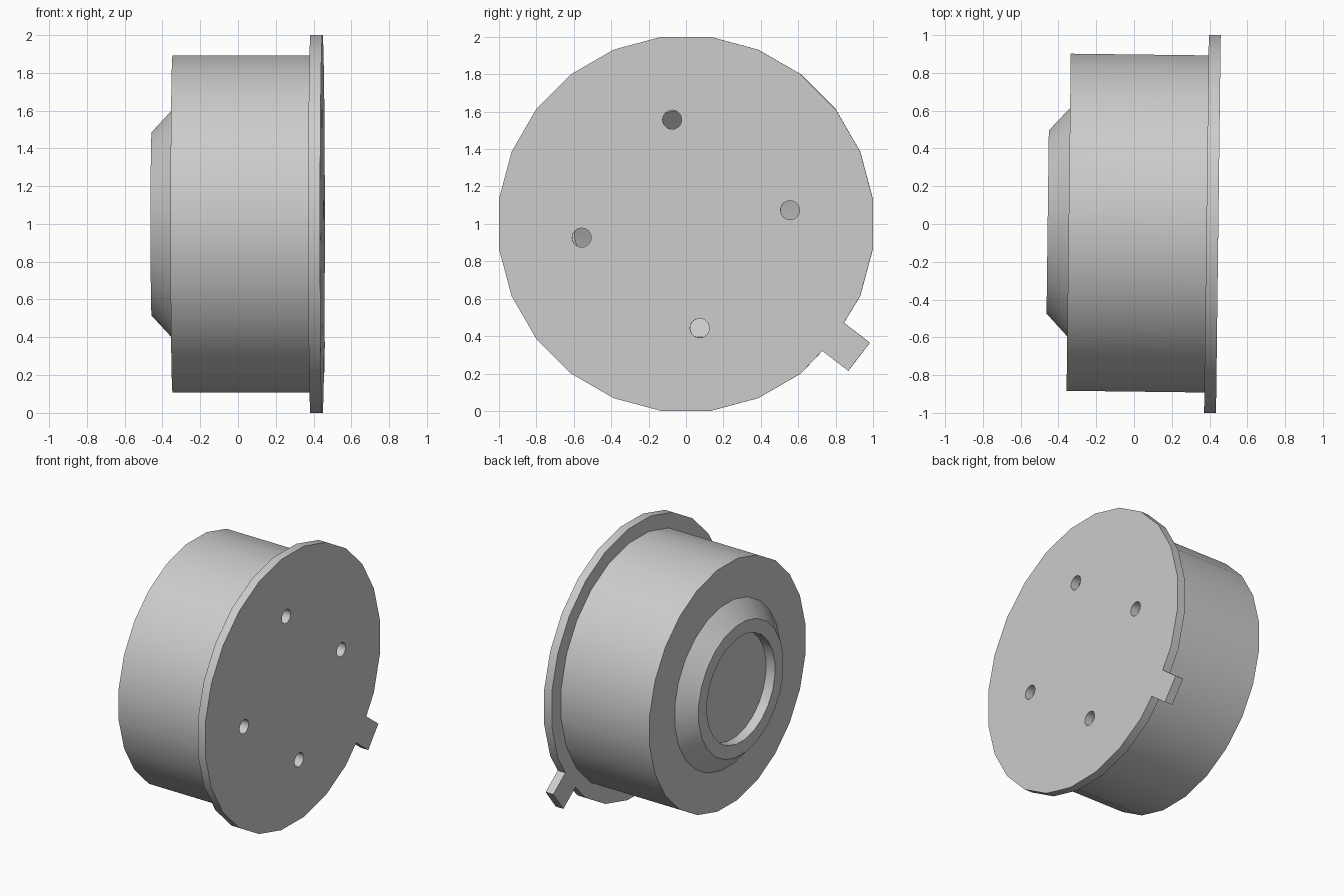
import bpy, bmesh
from math import radians, cos, sin
from mathutils import Matrix, Vector

SIDES = 24
STEP = 360 / SIDES
RIM_R = 1.0086
TAB_ANGLE = -37.5

cube = bpy.data.objects.get("Cube")
if cube:
    bpy.data.objects.remove(cube, do_unlink=True)

grey = bpy.data.materials.new("light_grey")
grey.use_nodes = True
colour = (0.604, 0.604, 0.604, 1)
grey.diffuse_color = colour
grey.node_tree.nodes["Principled BSDF"].inputs["Base Color"].default_value = colour


def polar(radius, degrees, x=0.0, centre=(0, 0)):
    """Point around the x axis."""
    a = radians(degrees)
    return Vector((x, centre[0] + radius * cos(a), centre[1] + radius * sin(a)))


def make_object(name, bm, thickness=0):
    bmesh.ops.recalc_face_normals(bm, faces=bm.faces)
    mesh = bpy.data.meshes.new(name)
    bm.to_mesh(mesh)
    bm.free()
    mesh.materials.append(grey)
    obj = bpy.data.objects.new(name, mesh)
    bpy.context.collection.objects.link(obj)
    bpy.ops.object.select_all(action="DESELECT")
    obj.select_set(True)
    bpy.context.view_layer.objects.active = obj
    if thickness:
        mod = obj.modifiers.new("plate", "SOLIDIFY")
        mod.thickness = thickness
        mod.offset = 0
        bpy.ops.object.modifier_apply(modifier=mod.name)
    bpy.ops.object.shade_smooth_by_angle(angle=radians(30))
    # The whole part leans very slightly about the vertical
    obj.location = (0, 0.005, 1)
    obj.rotation_euler = (0, 0, -0.0125)
    return obj


def add_loop(bm, points):
    verts = [bm.verts.new(p) for p in points]
    return [bm.edges.new((v, verts[i - 1])) for i, v in enumerate(verts)]


# Hollow housing: drum, shoulder, cone, lip and recessed floor
profile = [(0.384, 0.90), (-0.346, 0.90), (-0.346, 0.61), (-0.457, 0.489),
           (-0.457, 0.392), (-0.383, 0.392), (-0.383, 0)]
bm = bmesh.new()
verts = [bm.verts.new(polar(r, STEP / 2, x)) for x, r in profile]
edges = [bm.edges.new(pair) for pair in zip(verts, verts[1:])]
bmesh.ops.spin(bm, geom=verts + edges, axis=(1, 0, 0), cent=(0, 0, 0),
               angle=radians(360), steps=SIDES)
bmesh.ops.remove_doubles(bm, verts=bm.verts, dist=0.0005)
make_object("housing", bm)

# Flange outline, with a tab in place of one corner
outline = []
turn = Matrix.Rotation(radians(TAB_ANGLE), 3, "X")
for i in range(SIDES):
    if i == 0:
        tab = [(0.992, -0.095), (1.167, -0.095), (1.167, 0.095), (0.992, 0.095)]
        outline += [turn @ Vector((0, u, v)) for u, v in tab]
    else:
        outline.append(polar(RIM_R, TAB_ANGLE + i * STEP))

# Flange plate with four round through holes
bm = bmesh.new()
edges = add_loop(bm, outline)
for i in range(4):
    c = polar(0.562, 7.5 + 90 * i)
    edges += add_loop(bm, [polar(0.051, k * STEP, 0, c.yz) for k in range(SIDES)])
bmesh.ops.triangle_fill(bm, edges=edges, use_beauty=True, normal=(1, 0, 0))
bmesh.ops.translate(bm, verts=bm.verts, vec=(0.4155, 0, 0))
make_object("flange", bm, 0.063)
